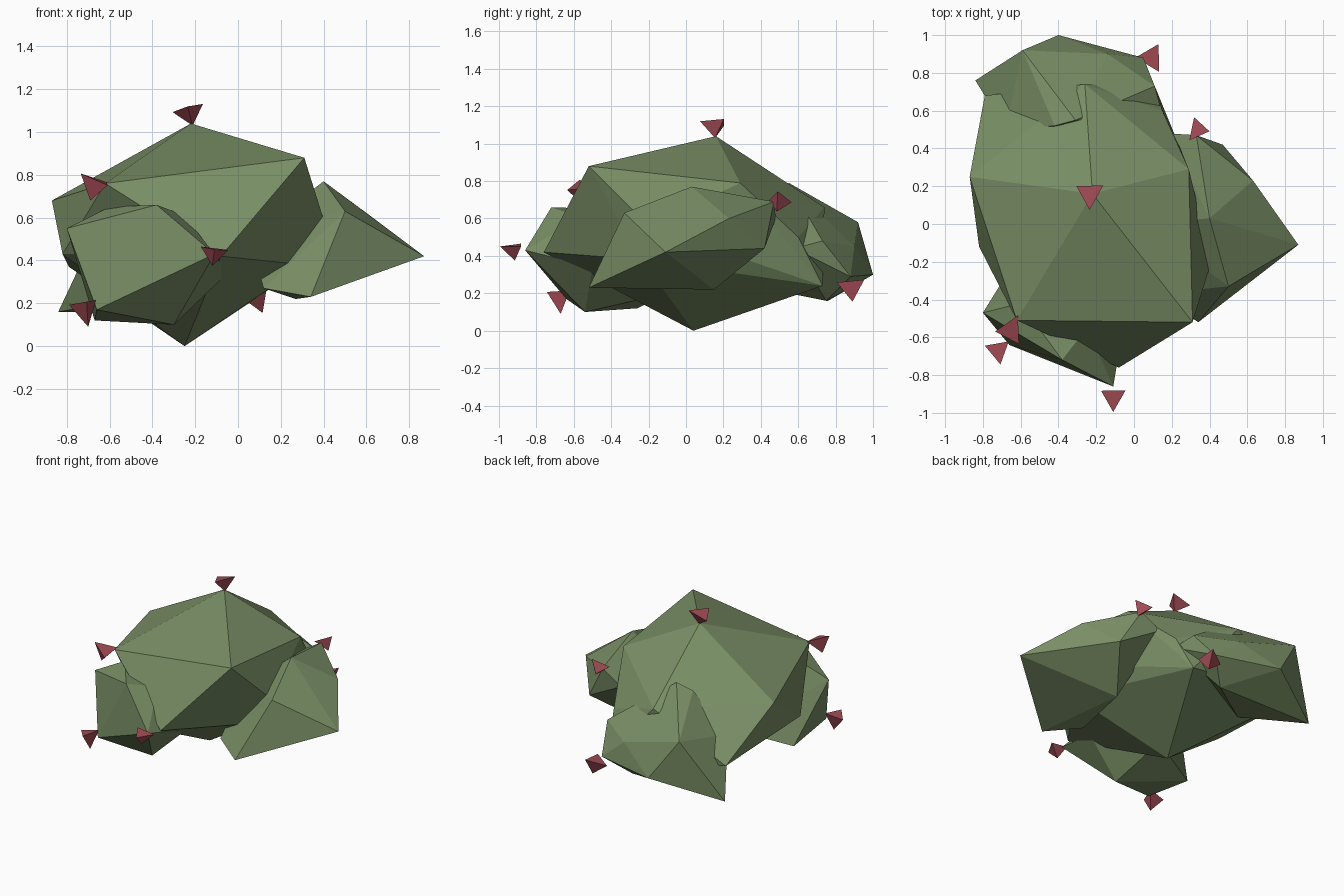
import bpy
import bmesh
from math import cos, sin, radians
from mathutils import Vector

cube = bpy.data.objects.get("Cube")
if cube:
    bpy.data.objects.remove(cube, do_unlink=True)


def make_material(name, colour):
    mat = bpy.data.materials.new(name)
    mat.use_nodes = True
    mat.diffuse_color = colour
    bsdf = mat.node_tree.nodes["Principled BSDF"]
    bsdf.inputs["Base Color"].default_value = colour
    bsdf.inputs["Roughness"].default_value = 0.9
    return mat


green = make_material("cactus green", (0.19, 0.27, 0.13, 1))
red = make_material("flower red", (0.36, 0.07, 0.09, 1))


def hull(name, points, mat):
    """Flat-faced convex solid around a few corner points."""
    bm = bmesh.new()
    for p in points:
        bm.verts.new(p)
    result = bmesh.ops.convex_hull(bm, input=bm.verts[:])
    spare = [g for g in result["geom_interior"] if isinstance(g, bmesh.types.BMVert)]
    bmesh.ops.delete(bm, geom=spare, context="VERTS")
    bmesh.ops.recalc_face_normals(bm, faces=bm.faces[:])
    mesh = bpy.data.meshes.new(name)
    bm.to_mesh(mesh)
    bm.free()
    mesh.materials.append(mat)
    obj = bpy.data.objects.new(name, mesh)
    bpy.context.collection.objects.link(obj)
    return obj


def flower(name, tip, centre, yaw, radius=0.085):
    """Three-sided bud: point at the tip, open triangle around the centre."""
    tip, centre = Vector(tip), Vector(centre)
    turn = Vector((0, 0, 1)).rotation_difference(centre - tip)
    rim = []
    for k in range(3):
        a = radians(yaw + 120 * k)
        rim.append(centre + turn @ Vector((radius * cos(a), radius * sin(a), 0)))
    hull(name, [tip] + rim, red)


# Large middle body
hull("main_body", [
    (-.22, .16, 1.04), (.31, -.52, .88), (-.62, -.51, .76), (-.87, .25, .68),
    (.29, .29, .79), (-.26, .74, .66), (.15, .60, .50), (-.79, .68, .37),
    (-.82, -.12, .43), (-.08, -.76, .42), (.41, -.20, .56), (.11, .73, .24),
    (.31, -.24, .38), (-.25, .04, 0)], green)

# Pointed lobe on the +x side
hull("side_lobe", [
    (.40, .03, .77), (.87, -.11, .42), (.34, -.52, .23), (.50, -.33, .63),
    (.63, .23, .60), (.33, .47, .69), (.18, .48, .60), (.47, .42, .44),
    (.27, .15, .22), (.12, -.37, .27), (.05, 0, .50)], green)

# Lobe at the back
hull("back_lobe", [
    (-.31, .55, .79), (-.59, .92, .58), (-.14, .90, .45), (.05, .88, .29),
    (-.40, 1.0, .30), (-.84, .76, .16), (-.10, .75, .16), (-.50, .45, .22),
    (-.68, .50, .50), (.11, .73, .48), (.15, .58, .44), (-.42, .52, .75)], green)

# Lobe at the front
hull("front_lobe", [
    (-.80, -.47, .55), (-.38, -.72, .66), (-.11, -.86, .43), (-.66, -.64, .17),
    (-.30, -.54, .10), (-.67, -.26, .12), (-.60, -.42, .65), (-.25, -.55, .61),
    (-.05, -.50, .34), (-.30, -.10, .20)], green)

# Small red flowers at the tips
flower("top_flower", (-.212, .155, 1.03), (-.235, .16, 1.115), -90)
flower("shoulder_flower", (-.69, -.555, .68), (-.653, -.563, .775), 183, .088)
flower("side_flower", (.375, .485, .637), (.337, .50, .71), -10, .072)
flower("back_flower", (.115, .89, .155), (.09, .88, .255), 180)
flower("front_flower", (-.12, -.915, .375), (-.11, -.92, .455), -90, .075)
flower("lower_flower", (-.70, -.67, .09), (-.72, -.67, .205), -80, .075)
